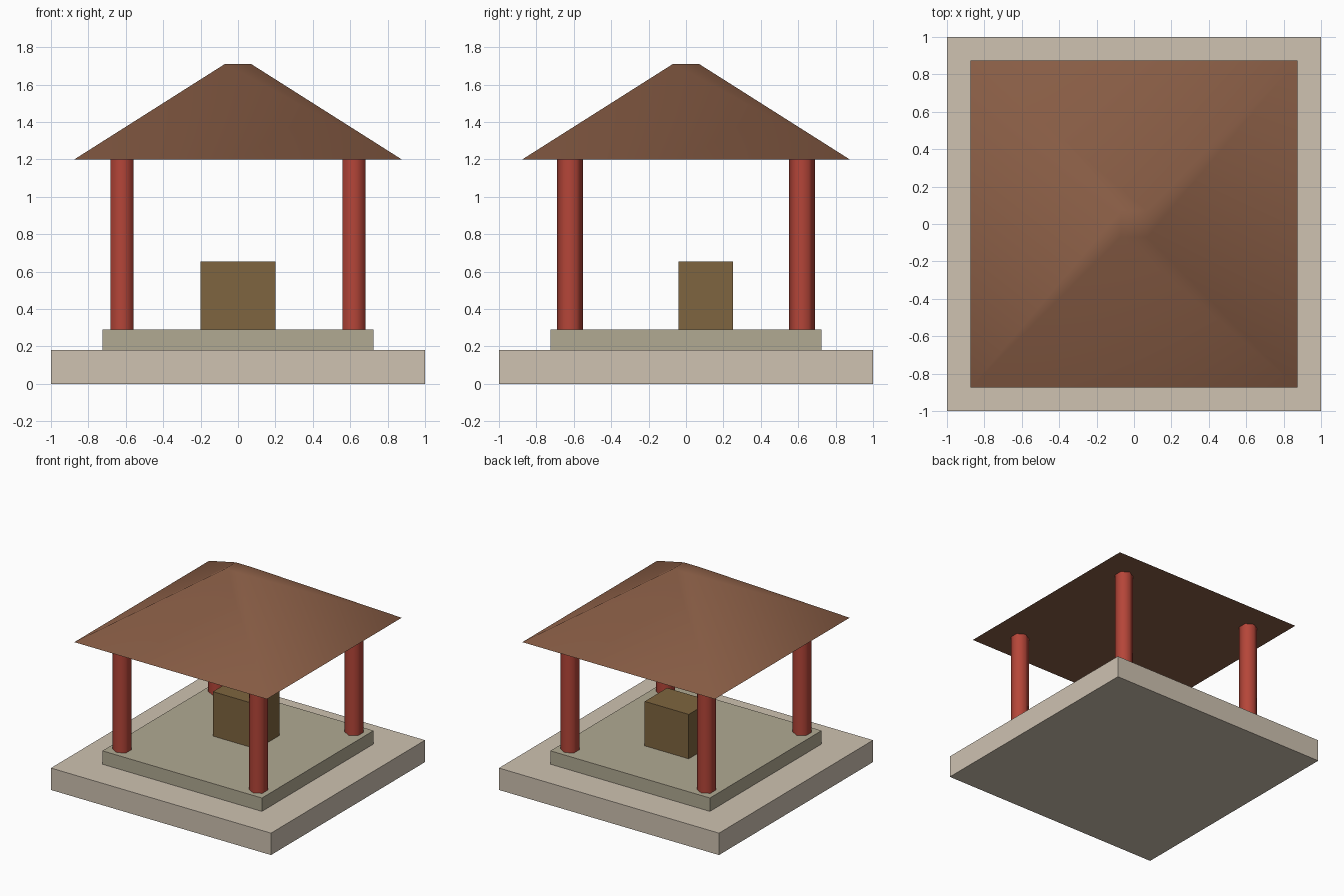
import bpy
from math import pi, radians, sqrt

if "Cube" in bpy.data.objects:
    bpy.data.objects.remove(bpy.data.objects["Cube"])


def material(name, rgb):
    mat = bpy.data.materials.new(name)
    mat.diffuse_color = (*rgb, 1)
    mat.use_nodes = True
    mat.node_tree.nodes["Principled BSDF"].inputs["Base Color"].default_value = mat.diffuse_color
    return mat


def box(name, x, y, z, mat):
    """Box from (min, max) ranges on each axis."""
    bpy.ops.mesh.primitive_cube_add(
        size=1, location=[(a + b) / 2 for a, b in (x, y, z)])
    obj = bpy.context.object
    obj.name = name
    obj.scale = [b - a for a, b in (x, y, z)]
    bpy.ops.object.transform_apply(location=False, rotation=False, scale=True)
    obj.data.materials.append(mat)


stone = material("pale_stone", (0.62, 0.54, 0.44))
floor = material("grey_stone", (0.44, 0.40, 0.29))
red = material("red_paint", (0.46, 0.06, 0.04))
brown = material("roof_brown", (0.25, 0.11, 0.06))
wood = material("wood", (0.21, 0.13, 0.05))

# Stepped platform
box("base_step", (-1, 1), (-1, 1), (0, 0.18), stone)
box("upper_step", (-0.725, 0.725), (-0.725, 0.725), (0.18, 0.29), floor)

# Box standing towards the back of the floor
box("altar", (-0.2, 0.2), (-0.04, 0.25), (0.29, 0.655), wood)

# Four six-sided columns, smooth shaded with sharp ends
for side_y, row in ((-1, "front"), (1, "back")):
    for side_x, side in ((-1, "left"), (1, "right")):
        bpy.ops.mesh.primitive_cylinder_add(
            vertices=6, radius=0.07, depth=0.91,
            location=(0.62 * side_x, 0.62 * side_y, 0.745))
        column = bpy.context.object
        column.name = f"{row}_{side}_column"
        column.data.materials.append(red)
        bpy.ops.object.shade_smooth_by_angle(angle=radians(65))

# Truncated pyramid roof with softened ridges and a sharp eave
bpy.ops.mesh.primitive_cone_add(
    vertices=4, radius1=0.875 * sqrt(2), radius2=0.07 * sqrt(2), depth=0.51,
    location=(0, 0, 1.455), rotation=(0, 0, pi / 4))
roof = bpy.context.object
roof.name = "roof"
roof.data.materials.append(brown)
bpy.ops.object.transform_apply(location=False, rotation=True, scale=False)
bpy.ops.object.shade_smooth_by_angle(angle=radians(60))
